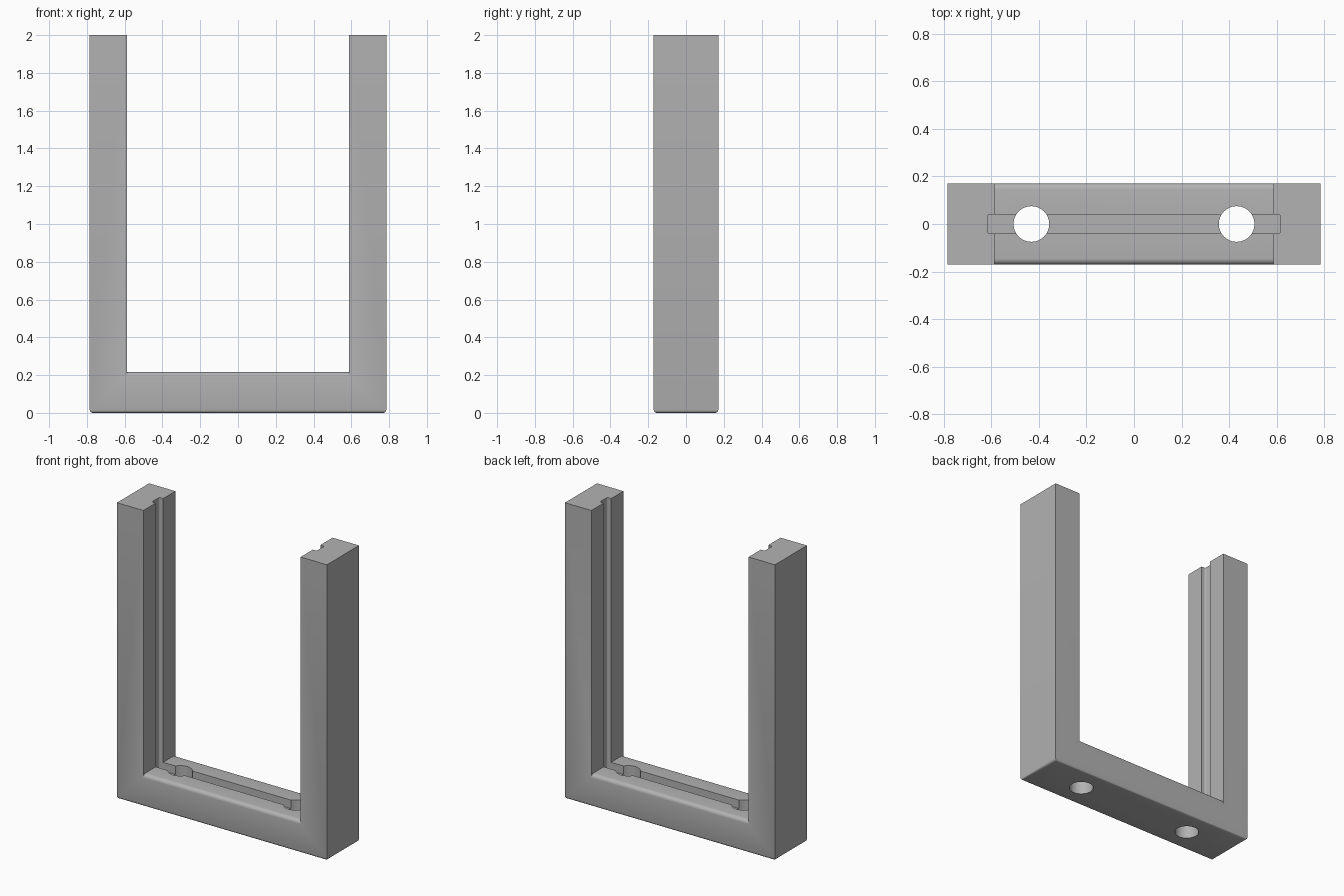
import bpy, bmesh, math

if "Cube" in bpy.data.objects:
    bpy.data.objects.remove(bpy.data.objects["Cube"])

HALF_W, HALF_D, HEIGHT = 0.785, 0.171, 2.0
INNER, BASE_TOP, FILLET = 0.588, 0.217, 0.025
SLOT_END, SLOT_HALF, SLOT_FLOOR = 0.617, 0.04, 0.16
HOLE_X, HOLE_R = 0.432, 0.075

grey = bpy.data.materials.new("grey")
grey.diffuse_color = (0.45, 0.45, 0.45, 1)
grey.use_nodes = True
grey.node_tree.nodes["Principled BSDF"].inputs["Base Color"].default_value = grey.diffuse_color


def make(name, bm):
    bmesh.ops.recalc_face_normals(bm, faces=bm.faces)
    mesh = bpy.data.meshes.new(name)
    bm.to_mesh(mesh)
    bm.free()
    mesh.materials.append(grey)
    obj = bpy.data.objects.new(name, mesh)
    bpy.context.collection.objects.link(obj)
    return obj


def box(lo, hi):
    bm = bmesh.new()
    bmesh.ops.create_cube(bm, size=1)
    for v in bm.verts:
        v.co = [lo[i] if v.co[i] < 0 else hi[i] for i in range(3)]
    return bm


# Solid block with softened bottom edges
bm = box((-HALF_W, -HALF_D, 0), (HALF_W, HALF_D, HEIGHT))
bottom = [e for e in bm.edges if all(v.co.z < 0.01 for v in e.verts)]
bmesh.ops.bevel(bm, geom=bottom, offset=0.015, segments=3, profile=0.5, affect='EDGES')
frame = make("frame", bm)

# Opening between the posts, leaving a base with rounded long top edges
arc = []
for i in range(7):
    a = math.pi / 2 * i / 6
    arc.append((-HALF_D + FILLET * (1 - math.cos(a)),
                BASE_TOP - FILLET * (1 - math.sin(a))))
z0 = BASE_TOP - FILLET
profile = [(-0.3, z0)] + arc + [(-y, z) for y, z in reversed(arc)]
profile += [(0.3, z0), (0.3, 2.2), (-0.3, 2.2)]
bm = bmesh.new()
face = bm.faces.new([bm.verts.new((-INNER, y, z)) for y, z in profile])
new = bmesh.ops.extrude_face_region(bm, geom=[face])["geom"]
bmesh.ops.translate(bm, vec=(2 * INNER, 0, 0),
                    verts=[g for g in new if isinstance(g, bmesh.types.BMVert)])
cutters = [make("opening_cutter", bm)]

# Panel slot along the base and up both posts, with softened corners
bm = box((-SLOT_END, -SLOT_HALF, SLOT_FLOOR), (SLOT_END, SLOT_HALF, 2.2))
upright = [e for e in bm.edges if abs(e.verts[0].co.z - e.verts[1].co.z) > 1]
bmesh.ops.bevel(bm, geom=upright, offset=0.008, segments=3, profile=0.5, affect='EDGES')
cutters.append(make("slot_cutter", bm))

# Screw holes through the base
for side in (-1, 1):
    bm = bmesh.new()
    bmesh.ops.create_cone(bm, cap_ends=True, segments=48, radius1=HOLE_R,
                          radius2=HOLE_R, depth=1)
    bmesh.ops.translate(bm, verts=bm.verts, vec=(side * HOLE_X, 0, 0.2))
    cutters.append(make("hole_cutter", bm))

bpy.context.view_layer.objects.active = frame
frame.select_set(True)
for cutter in cutters:
    mod = frame.modifiers.new("cut", 'BOOLEAN')
    mod.operation, mod.solver, mod.object = 'DIFFERENCE', 'EXACT', cutter
    bpy.ops.object.modifier_apply(modifier=mod.name)
    bpy.data.objects.remove(cutter)
bpy.ops.object.shade_smooth_by_angle(angle=math.radians(35))
